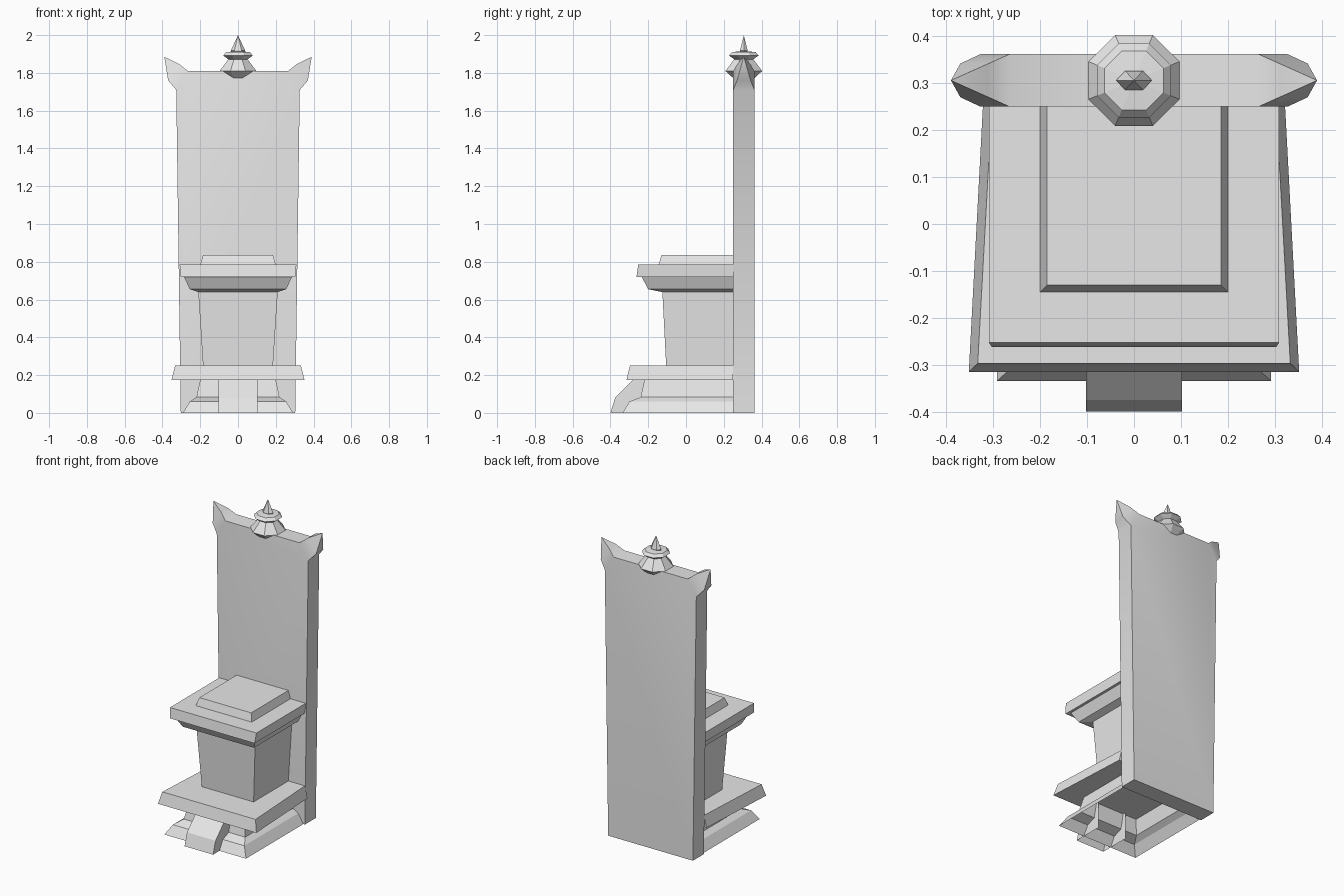
import bpy, bmesh, math
from mathutils import Vector

old = bpy.data.objects.get("Cube")
if old:
    bpy.data.objects.remove(old, do_unlink=True)

stone = bpy.data.materials.new("grey stone")
stone.use_nodes = True
GREY = (0.8, 0.8, 0.8, 1)
stone.diffuse_color = GREY
stone.node_tree.nodes["Principled BSDF"].inputs["Base Color"].default_value = GREY

BACK_FRONT, BACK_REAR = 0.25, 0.362
MID = (BACK_FRONT + BACK_REAR) / 2


def finish(name, bm, smooth=None):
    bmesh.ops.recalc_face_normals(bm, faces=bm.faces)
    mesh = bpy.data.meshes.new(name)
    bm.to_mesh(mesh)
    bm.free()
    mesh.materials.append(stone)
    obj = bpy.data.objects.new(name, mesh)
    bpy.context.collection.objects.link(obj)
    if smooth:
        bpy.ops.object.select_all(action='DESELECT')
        obj.select_set(True)
        bpy.context.view_layer.objects.active = obj
        bpy.ops.object.shade_smooth_by_angle(angle=math.radians(smooth))
    return obj


def bridge(bm, a, b):
    for i in range(len(a)):
        j = (i + 1) % len(a)
        bm.faces.new((a[i], a[j], b[j], b[i]))


def tier(name, levels, rear_taper=0.0, open_bottom=False):
    """Stack of rectangles running to the back; levels are (half width, front y, z)."""
    bm = bmesh.new()
    rings = []
    for w, front, z in levels:
        r = w - rear_taper
        pts = [(-w, front), (w, front), (r, BACK_FRONT), (-r, BACK_FRONT)]
        rings.append([bm.verts.new((x, y, z)) for x, y in pts])
    for a, b in zip(rings, rings[1:]):
        bridge(bm, a, b)
    bm.faces.new(rings[-1])
    if not open_bottom:
        bm.faces.new(rings[0])
    return finish(name, bm)


def turned(name, profile, sides, depth=1.0, phase=0.0):
    """Faceted turned shape from (radius, z) pairs, ending in a point."""
    bm = bmesh.new()
    rings = []
    for r, z in profile[:-1]:
        angles = [math.tau * (i + phase) / sides for i in range(sides)]
        rings.append([bm.verts.new((r * math.cos(a), MID + r * depth * math.sin(a), z))
                      for a in angles])
    for a, b in zip(rings, rings[1:]):
        bridge(bm, a, b)
    bm.faces.new(rings[0])
    tip = bm.verts.new((0, MID, profile[-1][1]))
    last = rings[-1]
    for i in range(sides):
        bm.faces.new((last[i], last[(i + 1) % sides], tip))
    return finish(name, bm)


# Tall back panel, with a swept horn growing from each upper corner
bm = bmesh.new()
outline = [(0.303, 0), (0.327, 1.71), (0.265, 1.81)]
outline += [(-x, z) for x, z in reversed(outline)]
front = [bm.verts.new((x, BACK_FRONT, z)) for x, z in outline]
rear = [bm.verts.new((x, BACK_REAR, z)) for x, z in outline]
bm.faces.new(front)
bm.faces.new(rear)
for i in (0, 2, 4, 5):
    j = (i + 1) % 6
    bm.faces.new((front[i], front[j], rear[j], rear[i]))
for side, low, high in ((1, 1, 2), (-1, 4, 3)):
    root = [front[low], front[high], rear[high], rear[low]]
    bend = [bm.verts.new((side * x, MID + dy, z)) for x, dy, z in
            ((0.37, -0.036, 1.76), (0.312, -0.035, 1.847),
             (0.312, 0.035, 1.847), (0.37, 0.036, 1.76))]
    bridge(bm, root, bend)
    tip = bm.verts.new((side * 0.39, MID, 1.885))
    for i in range(4):
        bm.faces.new((bend[i], bend[(i + 1) % 4], tip))
finish("back_panel", bm, 40)

# Finial on the top rail
turned("finial_urn", [(0.04, 1.755), (0.105, 1.81), (0.055, 1.872),
                      (0.085, 1.892), (0.068, 1.91), (0.0, 1.916)], 8, phase=0.5)
turned("finial_spike", [(0.03, 1.905), (0.038, 1.918), (0.03, 1.935), (0.0, 2.0)],
       6, depth=0.62)

# Seat, from the cushion down to the pedestal
tier("cushion", [(0.2, -0.145, 0.785), (0.185, -0.13, 0.835)])
tier("seat_slab", [(0.303, -0.262, 0.72), (0.309, -0.253, 0.785)])
tier("seat_moulding", [(0.21, -0.13, 0.64), (0.255, -0.2, 0.655), (0.286, -0.235, 0.72)])
tier("pedestal", [(0.185, -0.105, 0.25), (0.21, -0.125, 0.64)])

# Platform and stepped plinth, hollow underneath
tier("platform", [(0.352, -0.315, 0.175), (0.333, -0.297, 0.25)], rear_taper=0.03)
tier("plinth", [(0.292, -0.335, 0), (0.255, -0.3, 0.06), (0.22, -0.24, 0.083),
                (0.2, -0.22, 0.175)], open_bottom=True)

# Sloped front step
bm = bmesh.new()
path = [(-0.4, 0), (-0.375, 0.08), (-0.28, 0.175), (-0.2, 0.175), (-0.2, 0)]
left = [bm.verts.new((0.102, y, z)) for y, z in path]
right = [bm.verts.new((-0.102, y, z)) for y, z in path]
for i in range(3):
    bm.faces.new((left[i], left[i + 1], right[i + 1], right[i]))
bm.faces.new(left)
bm.faces.new(right)
finish("front_step", bm)
